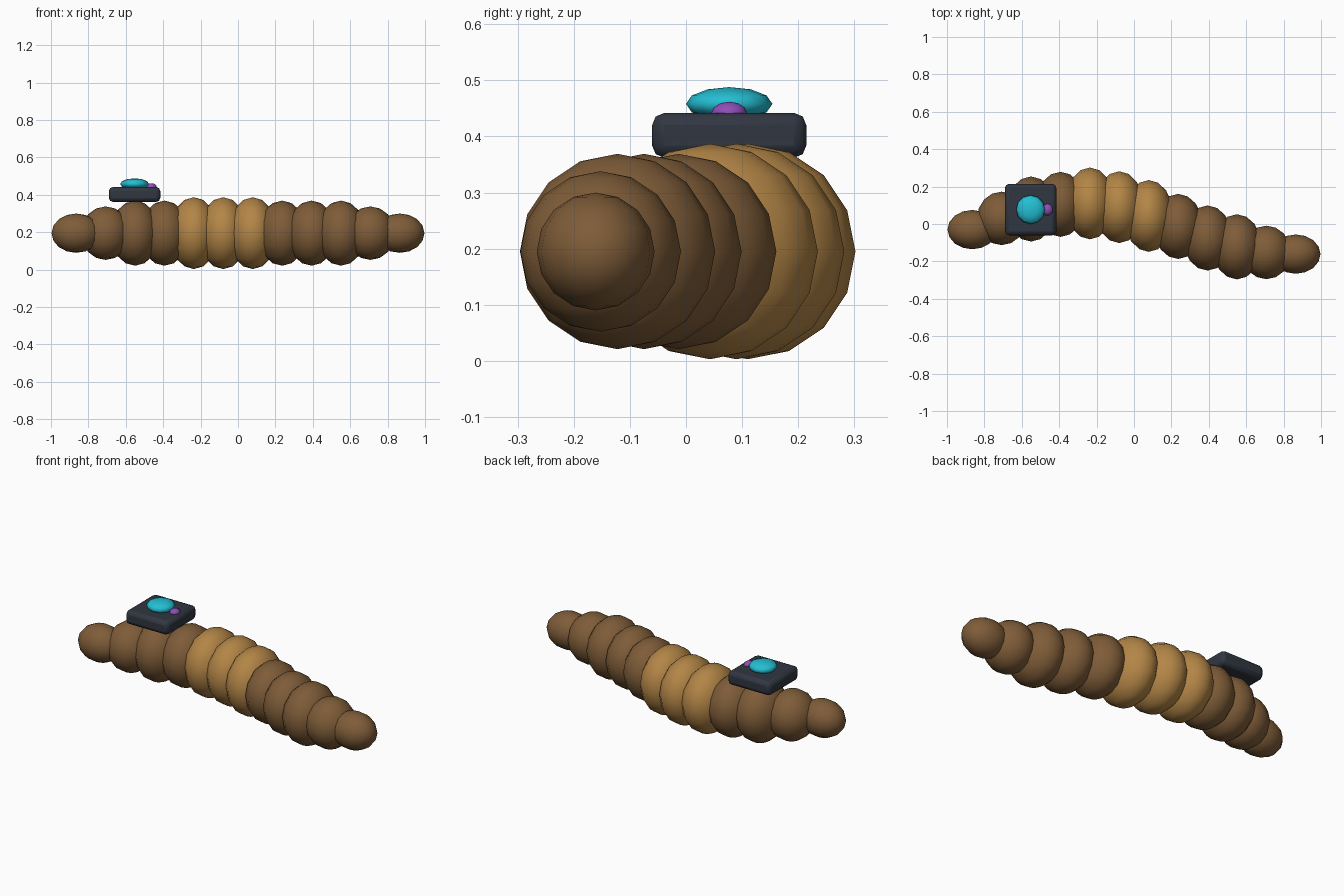
import bpy

if "Cube" in bpy.data.objects:
    bpy.data.objects.remove(bpy.data.objects["Cube"])


def material(name, rgb):
    m = bpy.data.materials.new(name)
    m.diffuse_color = (*rgb, 1.0)
    m.use_nodes = True
    m.node_tree.nodes["Principled BSDF"].inputs["Base Color"].default_value = m.diffuse_color
    return m


brown = material("brown", (0.21, 0.108, 0.04))
tan = material("tan", (0.45, 0.235, 0.062))
slate = material("slate", (0.03, 0.037, 0.053))
cyan = material("cyan", (0.017, 0.52, 0.65))
purple = material("purple", (0.27, 0.075, 0.47))


def finish(name, mat, angle):
    ob = bpy.context.object
    ob.name = name
    ob.data.materials.append(mat)
    bpy.ops.object.transform_apply(location=False, rotation=False, scale=True)
    bpy.ops.object.shade_smooth_by_angle(angle=angle)
    return ob


def ellipsoid(name, loc, radii, mat, segments, rings):
    bpy.ops.mesh.primitive_uv_sphere_add(segments=segments, ring_count=rings, radius=1, location=loc)
    bpy.context.object.scale = radii
    return finish(name, mat, 1.4)


# Worm body: overlapping rings swept along a gentle S curve
centre_y = [-0.03, 0.03, 0.08, 0.105, 0.11, 0.09, 0.043, -0.013, -0.075, -0.122, -0.152, -0.161]
taper = [0.105, 0.143, 0.174, 0.174, 0.192, 0.192]
for i, y in enumerate(centre_y):
    x = -0.865 + i * 1.73 / 11
    saddle = 4 <= i <= 6
    r = 0.192 if saddle else taper[min(i, 11 - i, 3)]
    ellipsoid(f"body_ring_{i + 1}", (x, y, 0.195), (0.132, r, r),
              tan if saddle else brown, 16, 8)

# Backpack device: bevelled box
bpy.ops.mesh.primitive_cube_add(size=1, location=(-0.553, 0.077, 0.402))
bpy.context.object.scale = (0.275, 0.275, 0.08)
box = finish("device_box", slate, 0.6)
bevel = box.modifiers.new("rounded_edges", "BEVEL")
bevel.width = 0.022
bevel.segments = 2

# Dome light and small side button on the device
ellipsoid("device_dome", (-0.553, 0.077, 0.458), (0.077, 0.077, 0.03), cyan, 12, 6)
ellipsoid("device_button", (-0.462, 0.077, 0.441), (0.028, 0.032, 0.021), purple, 12, 6)
